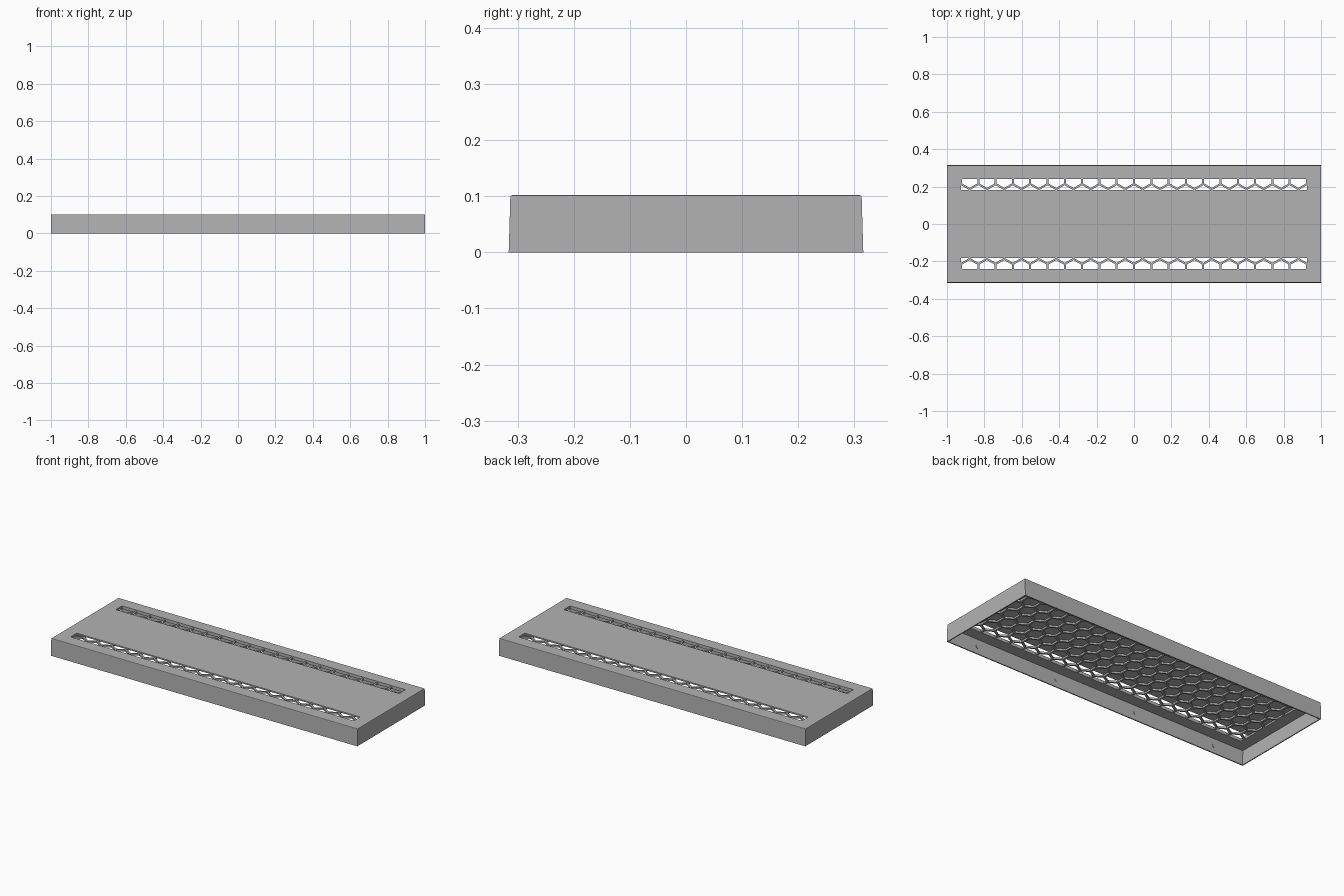
import bpy
import bmesh
import math

cube = bpy.data.objects.get("Cube")
if cube:
    bpy.data.objects.remove(cube, do_unlink=True)

# Main sizes
HALF_X, HALF_Y, TOP_Y, HEIGHT = 1.0, 0.316, 0.313, 0.102
WALL, CEILING, GRILLE_BASE = 0.006, 0.094, 0.084
FIELD_X, FIELD_Y, SLOT_Y = 0.925, 0.24, 0.182
PITCH, HEX_R = 0.0925, 0.0473

grey = bpy.data.materials.new("plain_grey")
grey.use_nodes = True
colour = (0.45, 0.45, 0.45, 1)
grey.diffuse_color = colour
grey.node_tree.nodes["Principled BSDF"].inputs["Base Color"].default_value = colour


def finish(name, bm):
    bmesh.ops.recalc_face_normals(bm, faces=bm.faces)
    mesh = bpy.data.meshes.new(name)
    bm.to_mesh(mesh)
    bm.free()
    mesh.materials.append(grey)
    obj = bpy.data.objects.new(name, mesh)
    bpy.context.collection.objects.link(obj)
    return obj


def add_prism(bm, points, z0, z1):
    """Extrude a flat outline between two heights."""
    face = bm.faces.new([bm.verts.new((x, y, z0)) for x, y in points])
    grown = bmesh.ops.extrude_face_region(bm, geom=[face])["geom"]
    for v in grown:
        if isinstance(v, bmesh.types.BMVert):
            v.co.z = z1


def rect(x0, x1, y0, y1):
    return [(x0, y0), (x1, y0), (x1, y1), (x0, y1)]


def cut(target, cutter):
    """Subtract the cutter, then throw it away."""
    cutter.hide_render = True
    mod = target.modifiers.new("cut", "BOOLEAN")
    mod.operation, mod.solver, mod.object = "DIFFERENCE", "EXACT", cutter
    bpy.context.view_layer.objects.active = target
    bpy.ops.object.modifier_apply(modifier=mod.name)
    bpy.data.objects.remove(cutter, do_unlink=True)


def tapered_block(name, inset, z0, z1, chamfer=0):
    """Block whose long sides lean slightly outward at the bottom."""
    bm = bmesh.new()
    x, y = HALF_X - inset, TOP_Y - inset
    add_prism(bm, rect(-x, x, -y, y), z0, z1)
    for v in bm.verts:
        if v.co.z < z1 - 0.001:
            v.co.y = math.copysign(HALF_Y - inset, v.co.y)
    if chamfer:
        edges = [e for e in bm.edges if all(v.co.z > z1 - 0.001 for v in e.verts)]
        bmesh.ops.bevel(bm, geom=edges, offset=chamfer, segments=2,
                        affect="EDGES", profile=0.5)
    return finish(name, bm)


# Cover: open-bottomed tray with two long slots
cover = tapered_block("cover", 0, 0, HEIGHT, 0.0035)
cut(cover, tapered_block("hollow_cutter", WALL, -0.01, CEILING))
slots = bmesh.new()
for y0, y1 in ((-FIELD_Y, -SLOT_Y), (SLOT_Y, FIELD_Y)):
    add_prism(slots, rect(-FIELD_X, FIELD_X, y0, y1), 0.05, 0.15)
cut(cover, finish("slot_cutter", slots))

# Honeycomb grille under the cover, holes trimmed to a rectangle
plate = bmesh.new()
px, py = HALF_X - WALL, TOP_Y - WALL
add_prism(plate, rect(-px, px, -py, py), GRILLE_BASE, CEILING)
grille = finish("honeycomb_grille", plate)


def clamp(value, limit):
    return max(-limit, min(limit, value))


holes = bmesh.new()
for row in range(-3, 4):
    cy = row * PITCH * math.sqrt(3) / 2
    count = 20 if row % 2 else 21
    for i in range(count):
        cx = (i - (count - 1) / 2) * PITCH
        outline = []
        for k in range(6):
            a = math.radians(60 * k + 30)
            outline.append((clamp(cx + HEX_R * math.cos(a), FIELD_X),
                            clamp(cy + HEX_R * math.sin(a), FIELD_Y)))
        add_prism(holes, outline, GRILLE_BASE - 0.02, CEILING + 0.02)
cut(grille, finish("hole_cutter", holes))

# Small round studs on the inside of the long walls
for side, label in ((-1, "front"), (1, "back")):
    for i in range(4):
        bpy.ops.mesh.primitive_cylinder_add(
            vertices=16, radius=0.011, depth=0.006,
            location=((i - 1.5) * 0.533, side * (HALF_Y - WALL - 0.001), 0.042),
            rotation=(math.pi / 2, 0, 0))
        stud = bpy.context.object
        stud.name = f"{label}_stud_{i + 1}"
        stud.data.materials.append(grey)
